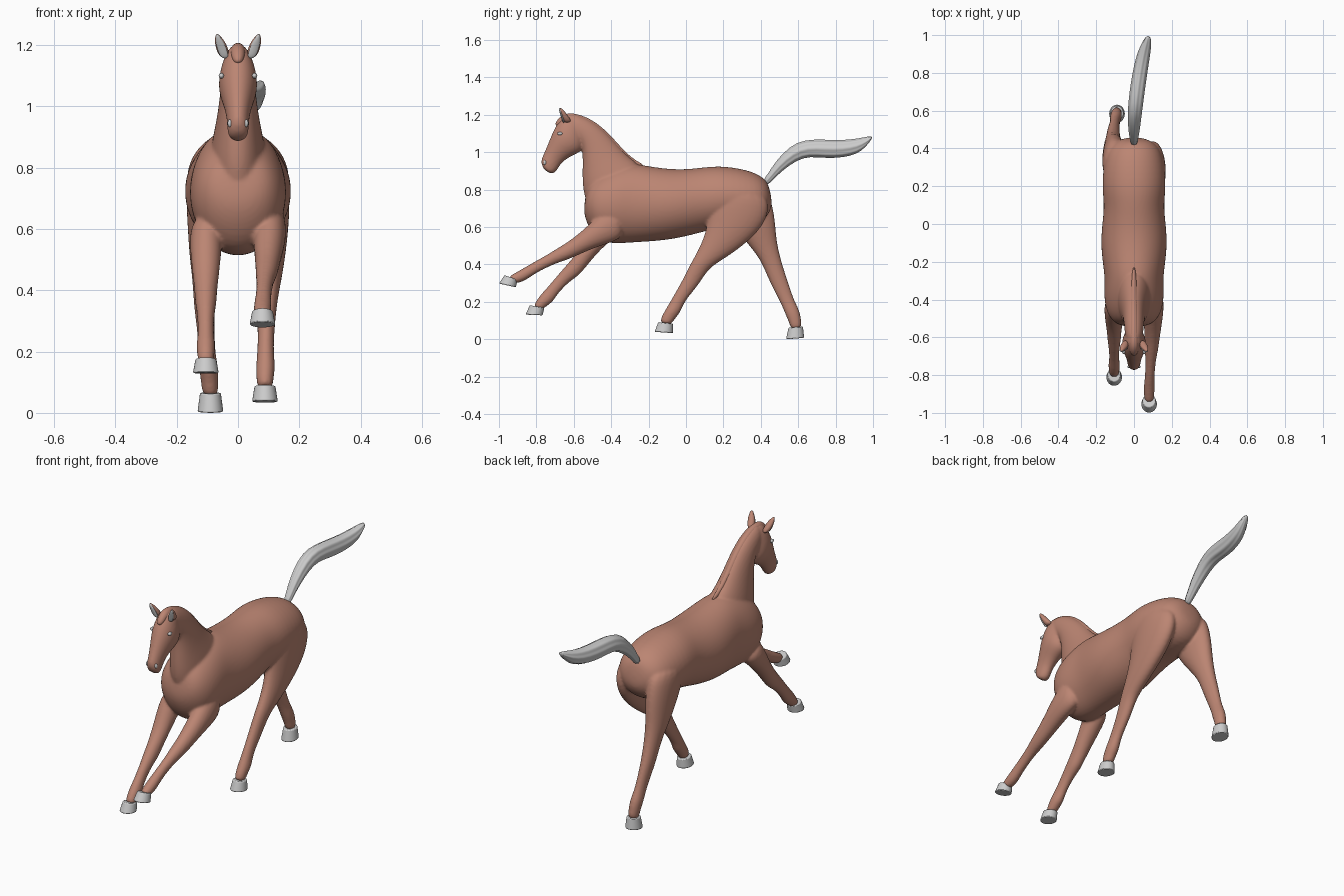
import bpy, bmesh, math
from mathutils import Vector

coat = bpy.data.materials.new("coat")
coat.diffuse_color = (0.50, 0.235, 0.17, 1)


def add_loft(bm, rings, sides=16, groove=0.0):
    """Ring = (y1, z1, y2, z2, x, half_width): an ellipse spanning two outline points."""
    loops = []
    for y1, z1, y2, z2, x, w in rings:
        mid = Vector((x, (y1 + y2) / 2, (z1 + z2) / 2))
        axis = Vector((0, (y1 - y2) / 2, (z1 - z2) / 2))
        loop = []
        for i in range(sides):
            a = 2 * math.pi * i / sides
            r = 1 + groove * math.cos(8 * a)
            loop.append(bm.verts.new(mid + r * (math.cos(a) * axis + math.sin(a) * Vector((w, 0, 0)))))
        loops.append(loop)
    for a, b in zip(loops, loops[1:]):
        for i in range(sides):
            j = (i + 1) % sides
            bm.faces.new((a[i], a[j], b[j], b[i]))
    bm.faces.new(loops[0][::-1])
    bm.faces.new(loops[-1])


def make(name, lofts, mat=None, sides=16, groove=0.0, subdiv=2, fuse=False):
    bm = bmesh.new()
    for rings in lofts:
        add_loft(bm, rings, sides, groove)
    bmesh.ops.recalc_face_normals(bm, faces=bm.faces)
    mesh = bpy.data.meshes.new(name)
    bm.to_mesh(mesh)
    bm.free()
    ob = bpy.data.objects.new(name, mesh)
    bpy.context.collection.objects.link(ob)
    if mat:
        mesh.materials.append(mat)
    bpy.ops.object.select_all(action='DESELECT')
    ob.select_set(True)
    bpy.context.view_layer.objects.active = ob
    bpy.ops.object.shade_smooth_by_angle(angle=math.radians(50 if subdiv == 0 else 180))
    if subdiv:
        ob.modifiers.new("round", 'SUBSURF').levels = subdiv
        ob.modifiers["round"].render_levels = subdiv
    if fuse:
        rm = ob.modifiers.new("fuse", 'REMESH')
        rm.mode, rm.voxel_size, rm.use_smooth_shade = 'VOXEL', 0.007, True
        sm = ob.modifiers.new("blend", 'SMOOTH')
        sm.factor, sm.iterations = 0.5, 6
    return ob


def mirrored(rings):
    return [(*r[:4], -r[4], r[5]) for r in rings]


# Trunk: back line, belly line, half width
trunk = [(y1, z1, y2, z2, 0, w) for y1, z1, y2, z2, w in [
    (0.445, 0.82, 0.465, 0.72, 0.05), (0.42, 0.863, 0.44, 0.66, 0.115),
    (0.35, 0.905, 0.38, 0.60, 0.16), (0.2, 0.932, 0.2, 0.60, 0.175),
    (0.1, 0.924, 0.1, 0.573, 0.16), (0, 0.912, 0, 0.546, 0.172),
    (-0.1, 0.915, -0.1, 0.527, 0.18), (-0.2, 0.93, -0.2, 0.518, 0.17),
    (-0.28, 0.945, -0.3, 0.512, 0.157), (-0.36, 0.93, -0.4, 0.505, 0.163),
    (-0.44, 0.90, -0.48, 0.53, 0.152), (-0.50, 0.86, -0.535, 0.62, 0.115),
    (-0.53, 0.80, -0.55, 0.70, 0.06)]]

# Neck: crest line, throat line
neck = [(y1, z1, y2, z2, 0, w) for y1, z1, y2, z2, w in [
    (-0.22, 0.925, -0.50, 0.66, 0.10), (-0.285, 0.96, -0.55, 0.76, 0.09),
    (-0.35, 1.025, -0.557, 0.86, 0.072), (-0.42, 1.108, -0.553, 0.95, 0.06),
    (-0.50, 1.172, -0.555, 1.015, 0.054), (-0.58, 1.205, -0.565, 1.04, 0.05),
    (-0.63, 1.212, -0.59, 1.06, 0.045)]]

# Head: face line, jaw line
head = [(y1, z1, y2, z2, 0, w) for y1, z1, y2, z2, w in [
    (-0.60, 1.21, -0.53, 1.12, 0.03), (-0.648, 1.207, -0.545, 1.05, 0.052),
    (-0.688, 1.16, -0.553, 1.01, 0.065), (-0.713, 1.11, -0.583, 0.99, 0.063),
    (-0.733, 1.06, -0.63, 0.97, 0.05), (-0.753, 1.01, -0.668, 0.94, 0.039),
    (-0.772, 0.97, -0.683, 0.912, 0.036), (-0.777, 0.945, -0.70, 0.89, 0.035),
    (-0.762, 0.908, -0.722, 0.882, 0.027)]]

# Legs: upper/front line, lower/back line, x, half width
front_leg_right = [
    (-0.36, 0.74, -0.32, 0.55, 0.10, 0.05), (-0.47, 0.667, -0.40, 0.515, 0.105, 0.056),
    (-0.54, 0.592, -0.50, 0.485, 0.10, 0.05), (-0.63, 0.522, -0.60, 0.438, 0.096, 0.039),
    (-0.68, 0.492, -0.665, 0.414, 0.092, 0.036), (-0.73, 0.46, -0.71, 0.40, 0.088, 0.028),
    (-0.82, 0.41, -0.81, 0.35, 0.083, 0.025), (-0.88, 0.374, -0.86, 0.312, 0.08, 0.031),
    (-0.925, 0.35, -0.90, 0.30, 0.08, 0.027), (-0.955, 0.33, -0.92, 0.30, 0.08, 0.025)]
front_leg_left = [
    (-0.46, 0.68, -0.34, 0.58, -0.10, 0.055), (-0.515, 0.58, -0.41, 0.52, -0.105, 0.054),
    (-0.56, 0.492, -0.475, 0.46, -0.105, 0.047), (-0.622, 0.417, -0.545, 0.373, -0.105, 0.037),
    (-0.655, 0.38, -0.575, 0.338, -0.105, 0.036), (-0.692, 0.337, -0.63, 0.303, -0.105, 0.028),
    (-0.747, 0.272, -0.69, 0.238, -0.105, 0.026), (-0.78, 0.237, -0.71, 0.20, -0.105, 0.032),
    (-0.805, 0.20, -0.748, 0.175, -0.105, 0.028), (-0.82, 0.17, -0.77, 0.155, -0.105, 0.026)]
hind_leg_right = [
    (0.14, 0.84, 0.43, 0.80, 0.10, 0.062), (0.12, 0.72, 0.455, 0.68, 0.102, 0.07),
    (0.112, 0.60, 0.39, 0.57, 0.105, 0.06), (0.072, 0.49, 0.265, 0.467, 0.105, 0.046),
    (0.02, 0.40, 0.152, 0.40, 0.10, 0.036), (-0.005, 0.345, 0.112, 0.362, 0.095, 0.033),
    (-0.035, 0.29, 0.062, 0.282, 0.092, 0.029), (-0.08, 0.21, -0.01, 0.20, 0.09, 0.026),
    (-0.113, 0.155, -0.027, 0.145, 0.09, 0.033), (-0.135, 0.115, -0.063, 0.105, 0.088, 0.028),
    (-0.138, 0.085, -0.08, 0.075, 0.088, 0.027)]
hind_leg_left = [
    (0.17, 0.82, 0.43, 0.82, -0.10, 0.062), (0.20, 0.70, 0.466, 0.72, -0.102, 0.07),
    (0.27, 0.58, 0.48, 0.62, -0.105, 0.06), (0.338, 0.50, 0.485, 0.53, -0.11, 0.05),
    (0.397, 0.425, 0.504, 0.44, -0.11, 0.039), (0.43, 0.345, 0.53, 0.355, -0.11, 0.035),
    (0.47, 0.26, 0.555, 0.28, -0.105, 0.029), (0.51, 0.185, 0.58, 0.205, -0.10, 0.026),
    (0.528, 0.14, 0.608, 0.155, -0.096, 0.033), (0.551, 0.09, 0.618, 0.10, -0.092, 0.028),
    (0.56, 0.05, 0.62, 0.055, -0.09, 0.027)]
make("body", [trunk, neck, head, front_leg_right, front_leg_left,
              hind_leg_right, hind_leg_left], coat, fuse=True)

# Hooves: coronet outline, sole outline
hooves = {
    "front_hoof_right": (0.08, (-0.97, 0.343, -0.90, 0.318), (-1.0, 0.298, -0.91, 0.278)),
    "front_hoof_left": (-0.105, (-0.835, 0.182, -0.757, 0.168), (-0.858, 0.132, -0.767, 0.128)),
    "hind_hoof_right": (0.088, (-0.148, 0.092, -0.07, 0.083), (-0.168, 0.04, -0.07, 0.033)),
    "hind_hoof_left": (-0.09, (0.548, 0.062, 0.625, 0.068), (0.535, 0.0, 0.632, 0.008))}
for name, (x, top, sole) in hooves.items():
    hoof = make(name, [[(*top, x, 0.034), (*sole, x, 0.042)]], sides=28, subdiv=0)
    bev = hoof.modifiers.new("soft_edge", 'BEVEL')
    bev.width, bev.segments = 0.004, 2

# Mane ridge ending in the forelock
mane = [(y1, z1, y2, z2, 0, w) for y1, z1, y2, z2, w in [
    (-0.22, 0.932, -0.23, 0.915, 0.006), (-0.285, 0.965, -0.30, 0.93, 0.014),
    (-0.35, 1.03, -0.38, 0.99, 0.019), (-0.42, 1.111, -0.44, 1.06, 0.021),
    (-0.50, 1.175, -0.51, 1.12, 0.022), (-0.58, 1.208, -0.58, 1.15, 0.023),
    (-0.65, 1.212, -0.62, 1.16, 0.025), (-0.69, 1.175, -0.65, 1.15, 0.024),
    (-0.703, 1.145, -0.68, 1.135, 0.012)]]
make("mane", [mane], coat, sides=12)

# Tail streaming back, with furrowed hair
tail = [
    (0.41, 0.85, 0.43, 0.82, 0, 0.018), (0.44, 0.885, 0.462, 0.85, 0, 0.021),
    (0.476, 0.947, 0.51, 0.90, 0, 0.029), (0.556, 1.033, 0.592, 0.96, 0.003, 0.036),
    (0.636, 1.067, 0.66, 0.98, 0.01, 0.038), (0.74, 1.066, 0.745, 0.97, 0.022, 0.039),
    (0.84, 1.062, 0.84, 0.973, 0.038, 0.037), (0.92, 1.072, 0.915, 0.992, 0.055, 0.033),
    (0.965, 1.082, 0.96, 1.028, 0.068, 0.023), (1.0, 1.088, 0.992, 1.068, 0.075, 0.012)]
make("tail", [tail], sides=32, groove=0.06, subdiv=1)

# Ears with pale linings
ear = [(-0.655, 1.155, -0.605, 1.16, 0.042, 0.018), (-0.665, 1.19, -0.63, 1.195, 0.053, 0.022),
       (-0.674, 1.217, -0.65, 1.222, 0.062, 0.015), (-0.677, 1.237, -0.669, 1.238, 0.068, 0.004)]
lining = [(y1 - 0.004, z1, y1 + 0.01, z1, x, w * 0.8) for y1, z1, _, _, x, w in ear]
make("ears", [ear, mirrored(ear)], coat, sides=10)
make("ear_linings", [lining, mirrored(lining)], sides=10)

# Eyes and nostrils
for part, (x, y, z), size in [("eye", (0.054, -0.674, 1.10), (0.009, 0.014, 0.009)),
                              ("nostril", (0.026, -0.755, 0.945), (0.008, 0.008, 0.013))]:
    for side, s in (("right", 1), ("left", -1)):
        bpy.ops.mesh.primitive_uv_sphere_add(segments=16, ring_count=10, location=(s * x, y, z))
        ob = bpy.context.object
        ob.name, ob.scale = f"{part}_{side}", size
        bpy.ops.object.shade_smooth()
